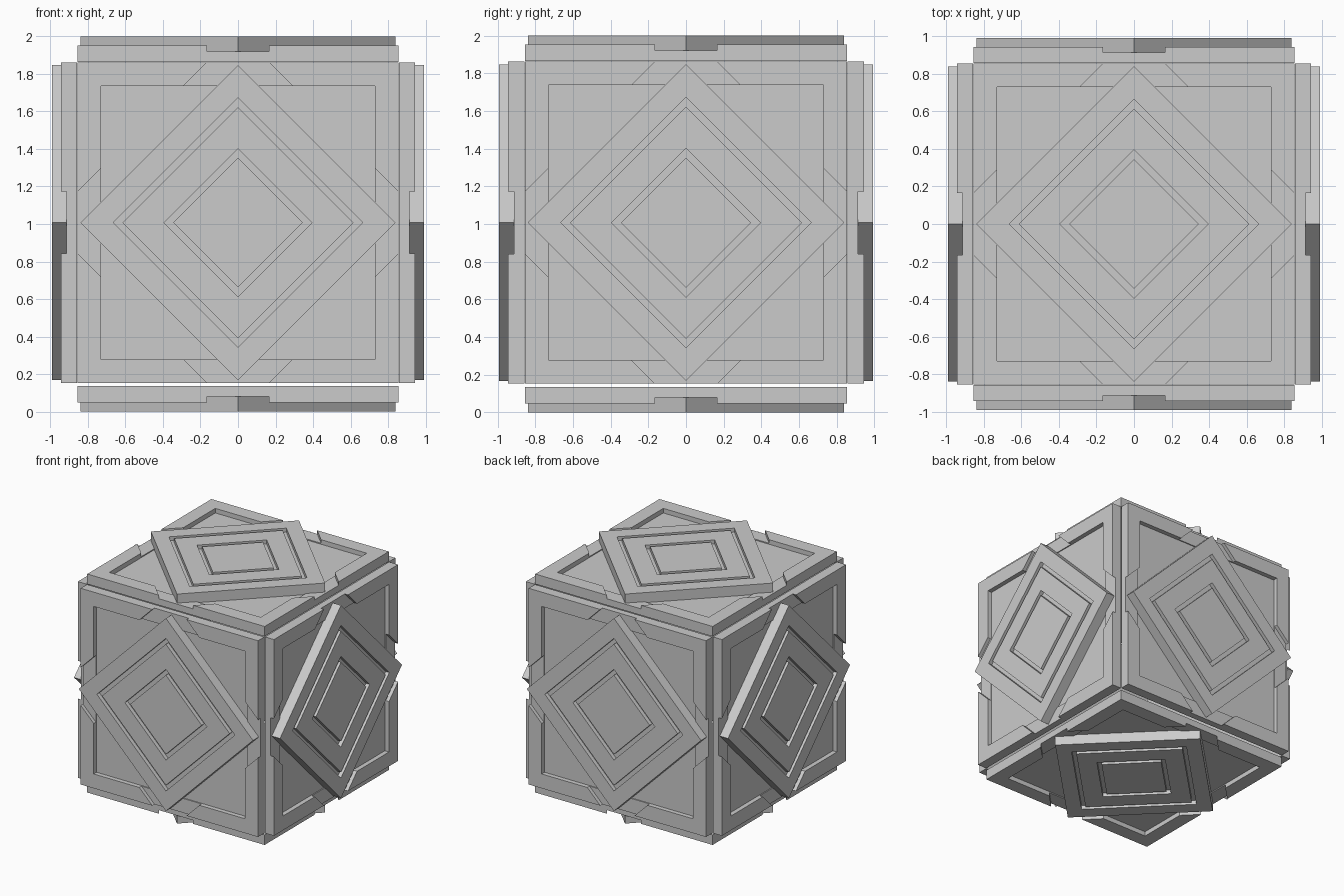
import bpy, bmesh
from math import radians, sqrt
from mathutils import Matrix, Vector

cube = bpy.data.objects.get("Cube")
if cube:
    bpy.data.objects.remove(cube, do_unlink=True)

GREY = (0.6, 0.6, 0.6)
mat = bpy.data.materials.new("plain grey")
mat.use_nodes = True
mat.diffuse_color = (*GREY, 1)
bsdf = mat.node_tree.nodes["Principled BSDF"]
bsdf.inputs["Base Color"].default_value = (*GREY, 1)

HALF, INNER = 0.855, 0.73           # panel half width, recess half width
BACK, FLOOR, NOTCH, RIM, TOP = 0.858, 0.905, 0.914, 0.945, 0.993
CUT = 1.02                          # half diagonal of the notch in the rim
CENTRE = 1.007


def prism(bm, outline, low, high, turn=0):
    """Extrude a flat outline between two heights, turned about z."""
    rot = Matrix.Rotation(radians(turn), 3, 'Z')
    rings = [[bm.verts.new(rot @ Vector((x, y, z))) for x, y in outline]
             for z in (low, high)]
    bm.faces.new(rings[0][::-1])
    bm.faces.new(rings[1])
    skin(bm, *rings)


def skin(bm, a, b):
    n = len(a)
    for i in range(n):
        j = (i + 1) % n
        bm.faces.new((a[i], a[j], b[j], b[i]))


def diamond(bm, profile):
    """Loft square rings, given as (half diagonal, height), and cap both ends."""
    rings = [[bm.verts.new(p) for p in ((r, 0, z), (0, r, z), (-r, 0, z), (0, -r, z))]
             for r, z in profile]
    for a, b in zip(rings, rings[1:]):
        skin(bm, a, b)
    bm.faces.new(rings[0][::-1])
    bm.faces.new(rings[-1])


def make_mesh(name, bm):
    bmesh.ops.recalc_face_normals(bm, faces=bm.faces)
    mesh = bpy.data.meshes.new(name)
    bm.to_mesh(mesh)
    bm.free()
    mesh.materials.append(mat)
    return mesh


# Square panel: recessed plate, four rim corners, four shallow rim notches
bm = bmesh.new()
prism(bm, [(-HALF, -HALF), (HALF, -HALF), (HALF, HALF), (-HALF, HALF)], BACK, FLOOR)
a, b = CUT - HALF, CUT - INNER
corner = [(HALF, a), (HALF, HALF), (a, HALF), (b, INNER), (INNER, INNER), (INNER, b)]
notch = [(a, HALF), (-a, HALF), (-b, INNER), (b, INNER)]
for turn in range(0, 360, 90):
    prism(bm, corner, FLOOR, RIM, turn)
    prism(bm, notch, FLOOR, NOTCH, turn)
panel_mesh = make_mesh("panel", bm)

# Diamond plate with two square grooves
bm = bmesh.new()
groove = TOP - 0.035
profile = [(0.84, FLOOR - 0.005), (0.84, TOP)]
for outer, inner in ((0.665, 0.615), (0.395, 0.345)):
    profile += [(outer, TOP), (outer, groove), (inner, groove), (inner, TOP)]
diamond(bm, profile)
diamond_mesh = make_mesh("diamond", bm)

# Six sides; the bottom one sits a little lower, leaving a gap
sides = {
    "front": ('X', 90), "back": ('X', -90), "left": ('Y', 90),
    "right": ('Y', -90), "top": ('X', 0), "bottom": ('X', 180),
}
for side, (axis, angle) in sides.items():
    height = CENTRE - (0.014 if side == "bottom" else 0)
    place = Matrix.Translation((0, 0, height)) @ Matrix.Rotation(radians(angle), 4, axis)
    for part, mesh in (("panel", panel_mesh), ("diamond", diamond_mesh)):
        obj = bpy.data.objects.new(f"{side}_{part}", mesh)
        obj.matrix_world = place
        bpy.context.collection.objects.link(obj)
